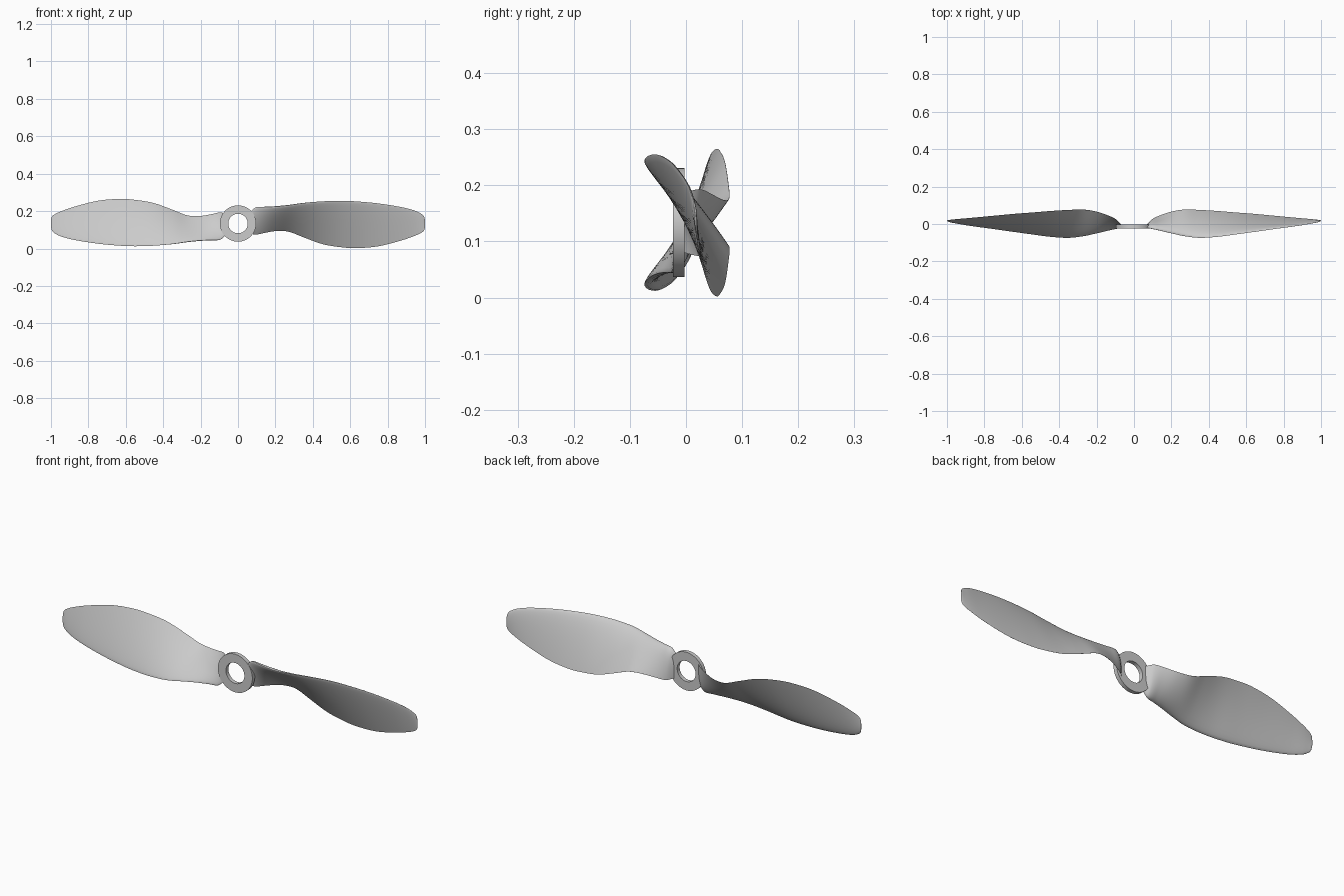
import bpy, bmesh, math
from mathutils import Matrix, Vector

if "Cube" in bpy.data.objects:
    bpy.data.objects.remove(bpy.data.objects["Cube"])

CZ = 0.1335  # height of the rotation axis

# Blade stations: x, leading y, leading z, trailing y, trailing z, thickness
STATIONS = [
    (0.068, -0.020, 0.198, -0.004, 0.080, 0.012),
    (0.095, -0.025, 0.220, 0.024, 0.074, 0.024),
    (0.14, -0.035, 0.222, 0.046, 0.083, 0.026),
    (0.20, -0.050, 0.224, 0.066, 0.093, 0.026),
    (0.27, -0.065, 0.231, 0.077, 0.090, 0.024),
    (0.35, -0.074, 0.243, 0.075, 0.060, 0.022),
    (0.45, -0.068, 0.252, 0.069, 0.024, 0.020),
    (0.55, -0.055, 0.255, 0.061, 0.007, 0.019),
    (0.63, -0.044, 0.252, 0.055, 0.002, 0.017),
    (0.75, -0.027, 0.241, 0.044, 0.012, 0.014),
    (0.88, -0.009, 0.220, 0.032, 0.045, 0.011),
    (0.95, 0.003, 0.201, 0.026, 0.070, 0.009),
    (0.985, 0.010, 0.182, 0.022, 0.087, 0.007),
    (0.996, 0.014, 0.168, 0.020, 0.099, 0.005),
    (1.00, 0.016, 0.150, 0.018, 0.112, 0.003),
]
STEPS = 5   # slices between stations
N = 14      # points along each side of the section


def smooth_stations():
    """Hermite interpolation of the station table along x."""
    pts = STATIONS
    tan = []
    for i in range(len(pts)):
        a, b = pts[max(i - 1, 0)], pts[min(i + 1, len(pts) - 1)]
        tan.append([(q - p) / (b[0] - a[0]) for p, q in zip(a, b)])
    out = []
    for i in range(len(pts) - 1):
        h = pts[i + 1][0] - pts[i][0]
        for k in range(STEPS):
            t = k / STEPS
            w = (2*t**3 - 3*t**2 + 1, (t**3 - 2*t**2 + t) * h,
                 3*t**2 - 2*t**3, (t**3 - t**2) * h)
            out.append([w[0]*p + w[1]*m + w[2]*q + w[3]*n for p, m, q, n in
                        zip(pts[i], tan[i], pts[i + 1], tan[i + 1])])
    out.append(list(pts[-1]))
    return out


def section(x, ly, lz, ty, tz, thick):
    """Airfoil loop, fuller on the back surface."""
    lead = Vector((x, ly, lz))
    chord = Vector((0, ty - ly, tz - lz))
    normal = Vector((0, -chord.z, chord.y)).normalized()

    def half(s):
        return 5 * thick * (0.2969*math.sqrt(s) - 0.126*s - 0.3516*s*s
                            + 0.2843*s**3 - 0.1015*s**4)
    ss = [(1 - math.cos(math.pi * i / N)) / 2 for i in range(N + 1)]
    top = [lead + chord*s + normal*1.4*half(s) for s in reversed(ss)]
    low = [lead + chord*s - normal*0.5*half(s) for s in ss[1:]]
    return top + low


def finish(bm, name):
    bmesh.ops.recalc_face_normals(bm, faces=bm.faces)
    mesh = bpy.data.meshes.new(name)
    bm.to_mesh(mesh)
    bm.free()
    ob = bpy.data.objects.new(name, mesh)
    bpy.context.collection.objects.link(ob)
    bpy.context.view_layer.objects.active = ob
    ob.select_set(True)
    bpy.ops.object.shade_smooth_by_angle(angle=math.radians(35))
    ob.select_set(False)
    return ob


def bridge(bm, a, b):
    for i in range(len(a)):
        j = (i + 1) % len(a)
        bm.faces.new((a[i], a[j], b[j], b[i]))


# Twisted blades, the second turned half way round the axis
def blade(name, turn):
    bm = bmesh.new()
    loops = [[bm.verts.new(p) for p in section(*s)] for s in smooth_stations()]
    for a, b in zip(loops, loops[1:]):
        bridge(bm, a, b)
    bm.faces.new(loops[0])
    bm.faces.new(loops[-1])
    bmesh.ops.remove_doubles(bm, verts=bm.verts, dist=1e-5)
    spin = Matrix.Translation((0, 0, CZ)) @ Matrix.Rotation(turn, 4, 'Y') \
        @ Matrix.Translation((0, 0, -CZ))
    bmesh.ops.transform(bm, matrix=spin, verts=bm.verts)
    return finish(bm, name)


blade("right_blade", 0)
blade("left_blade", math.pi)

# Hub ring with the shaft hole
bm = bmesh.new()
rings = []
for r, y in ((0.097, -0.023), (0.097, -0.003), (0.052, -0.003), (0.052, -0.023)):
    rings.append([bm.verts.new((r * math.cos(a), y, CZ + r * math.sin(a)))
                  for a in (2 * math.pi * i / 64 for i in range(64))])
for i in range(4):
    bridge(bm, rings[i], rings[(i + 1) % 4])
finish(bm, "hub_ring")
